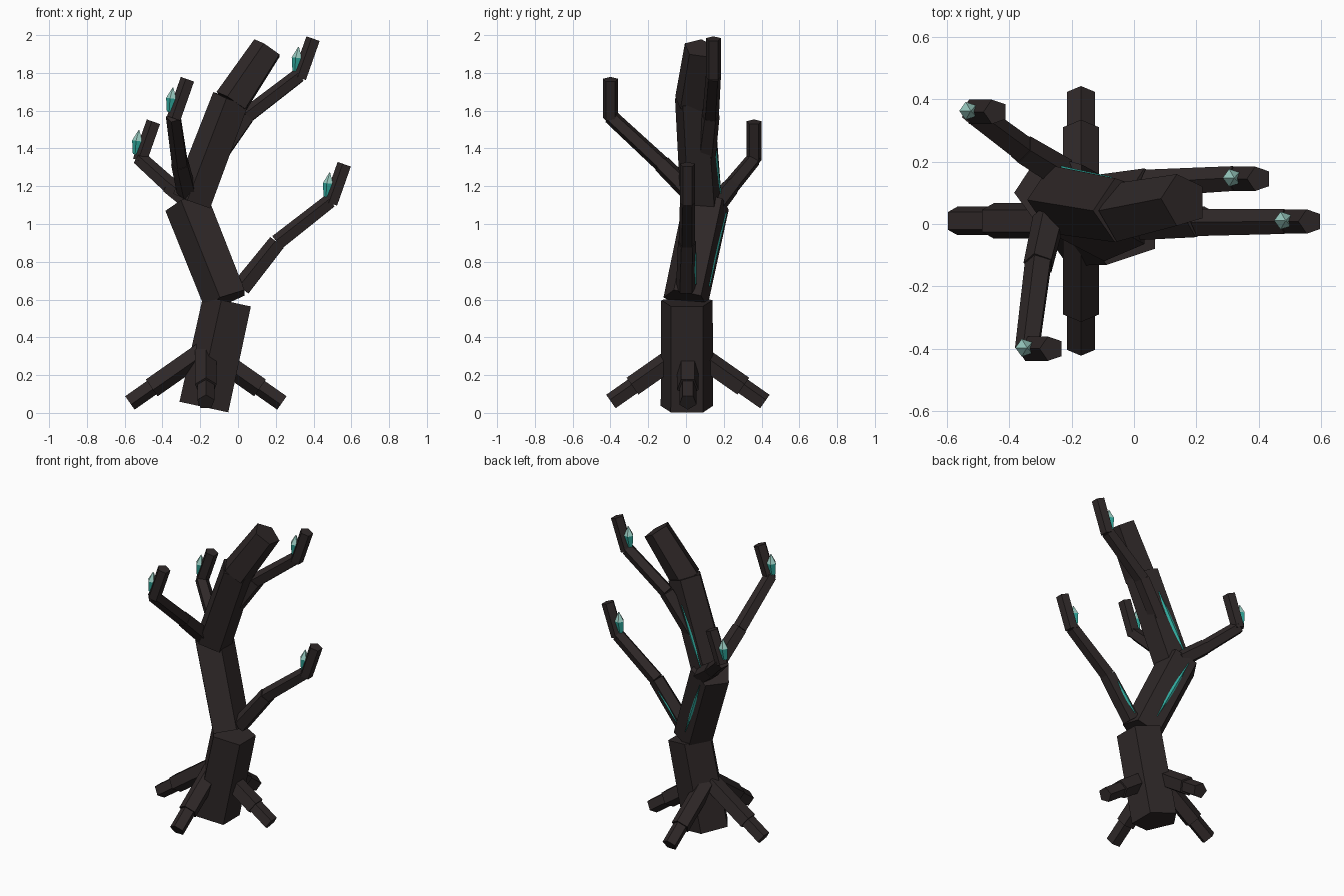
import bpy, bmesh, math
from mathutils import Vector
from mathutils.bvhtree import BVHTree

if "Cube" in bpy.data.objects:
    bpy.data.objects.remove(bpy.data.objects["Cube"], do_unlink=True)


def material(name, rgb):
    m = bpy.data.materials.new(name)
    m.use_nodes = True
    m.diffuse_color = (*rgb, 1)
    m.node_tree.nodes["Principled BSDF"].inputs["Base Color"].default_value = (*rgb, 1)
    return m


BARK = material("dark bark", (0.028, 0.021, 0.021))
TEAL = material("teal crystal", (0.03, 0.40, 0.34))
PALE = material("pale crystal tip", (0.33, 0.62, 0.55))


def finish(name, bm, mats):
    bmesh.ops.recalc_face_normals(bm, faces=bm.faces)
    me = bpy.data.meshes.new(name)
    bm.to_mesh(me)
    bm.free()
    for m in mats:
        me.materials.append(m)
    ob = bpy.data.objects.new(name, me)
    bpy.context.collection.objects.link(ob)
    return ob


def loft(name, rings, mats, apex=(-1, 0, 0), sides=5):
    """Faceted limb through (point, radius) rings; one corner points to apex."""
    pts = [(Vector(p), r) for p, r in rings]
    axis = (pts[-1][0] - pts[0][0]).normalized()
    u = Vector(apex)
    u = (u - axis * u.dot(axis)).normalized()
    v = axis.cross(u)
    bm = bmesh.new()
    loops = []
    for p, r in pts:
        angles = [2 * math.pi * i / sides for i in range(sides)]
        loops.append([bm.verts.new(p + r * (u * math.cos(a) + v * math.sin(a))) for a in angles])
    for k, (lo, hi) in enumerate(zip(loops, loops[1:])):
        for i in range(sides):
            j = (i + 1) % sides
            f = bm.faces.new((lo[i], lo[j], hi[j], hi[i]))
            f.material_index = min(k, len(mats) - 1)
    bm.faces.new(loops[0])
    bm.faces.new(loops[-1]).material_index = len(mats) - 1
    return finish(name, bm, mats)


# Trunk, four leaning pieces
trunk = [
    loft("trunk_base", [((-0.167, 0.005, 0.028), 0.146), ((-0.045, 0.005, 0.588), 0.143)], [BARK]),
    loft("trunk_middle", [((-0.06, 0, 0.60), 0.125), ((-0.265, 0.11, 1.115), 0.128)], [BARK]),
    loft("trunk_upper", [((-0.235, 0.08, 1.12), 0.115), ((-0.03, 0.045, 1.66), 0.108)], [BARK]),
    loft("trunk_top", [((-0.03, 0.035, 1.645), 0.10), ((0.16, 0.075, 1.93), 0.088)], [BARK]),
]

# Four roots, each a thick piece and a thin tip
for side, dx, dy in [("left", 1, 0), ("right", -1, 0), ("front", 0, -1), ("back", 0, 1)]:
    def at(d):
        return (-0.17 + dx * d, 0.01 + dy * d, 0.34 - 0.7 * d)
    up = (0, 0, -1 if dx else 1)
    loft("root_" + side, [(at(0.02), 0.06), (at(0.29), 0.06)], [BARK], up)
    loft("root_tip_" + side, [(at(0.27), 0.048), (at(0.405), 0.048)], [BARK], up)

# Branches: start, bend, end, then an upright tip with a crystal
branches = {
    "low_left": [(0.02, 0, 0.66), (0.21, 0.005, 0.90), (0.49, 0.008, 1.12)],
    "high_left": [(-0.14, 0.10, 1.31), (0.045, 0.13, 1.57), (0.325, 0.145, 1.785)],
    "front": [(-0.27, 0.02, 1.17), (-0.305, -0.13, 1.32), (-0.34, -0.40, 1.57)],
    "back_right": [(-0.23, 0.16, 1.10), (-0.36, 0.24, 1.20), (-0.52, 0.36, 1.345)],
}
limbs = {}
for name, (a, b, c) in branches.items():
    limbs[name] = loft("branch_" + name, [(a, 0.055), (b, 0.05)], [BARK])
    loft("branch_end_" + name, [(b, 0.046), (c, 0.042)], [BARK])
    foot = Vector(c) + Vector((0.003, 0, -0.012))
    loft("branch_tip_" + name, [(foot, 0.041), (foot + Vector((0.073, 0, 0.207)), 0.041)], [BARK])
    base = foot + Vector((-0.022, 0.003, 0.035))
    lean = Vector((0.015, 0, 0.13))
    loft("crystal_" + name, [(base, 0.018), (base + lean * 0.55, 0.030), (base + lean, 0.002)],
         [TEAL, PALE])


def crack(name, host, start, end, width, steps=8):
    """Thin spindle-shaped glowing seam laid on the back of a limb."""
    me = host.data
    tree = BVHTree.FromPolygons([v.co for v in me.vertices], [p.vertices[:] for p in me.polygons])
    a, b = Vector((start[0], 0, start[1])), Vector((end[0], 0, end[1]))
    side = Vector((b.z - a.z, 0, a.x - b.x)).normalized()
    bm = bmesh.new()
    rows = []
    for i in range(steps + 1):
        t = i / steps
        w = width * max(math.sin(math.pi * t), 0.05)
        row = []
        for k, lift in ((-1, 0.002), (0, 0.008), (1, 0.002)):
            p = a.lerp(b, t) + side * w * k
            hit = tree.ray_cast(p + Vector((0, 1, 0)), Vector((0, -1, 0)))[0]
            if hit:
                row.append(hit + Vector((0, lift, 0)))
        if len(row) == 3:
            rows.append([bm.verts.new(p) for p in row])
    for lo, hi in zip(rows, rows[1:]):
        for k in range(2):
            bm.faces.new((lo[k], lo[k + 1], hi[k + 1], hi[k]))
    finish(name, bm, [TEAL])


# Glowing seams
crack("seam_middle", trunk[1], (-0.08, 0.67), (-0.25, 1.06), 0.012)
crack("seam_upper", trunk[2], (-0.24, 1.15), (-0.07, 1.52), 0.014)
crack("seam_branch", limbs["low_left"], (0.035, 0.68), (0.17, 0.85), 0.010)
